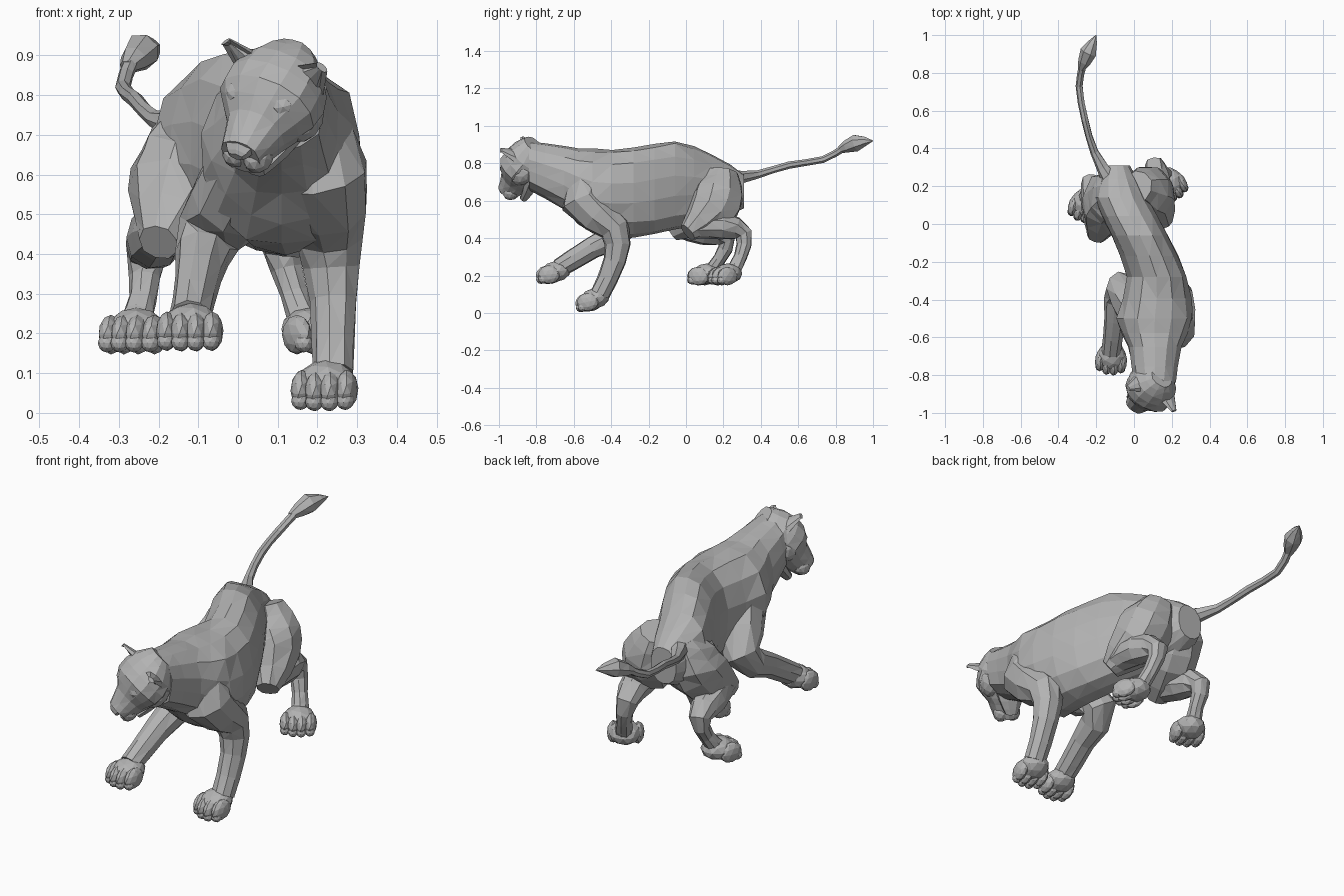
import bpy, bmesh, math, random
from mathutils import Vector, Matrix

random.seed(4)
X, Y, Z = Matrix.Identity(3)

cube = bpy.data.objects.get("Cube")
if cube:
    bpy.data.objects.remove(cube)

grey = bpy.data.materials.new("stone grey")
grey.use_nodes = True
grey.diffuse_color = (.45, .45, .45, 1)
grey.node_tree.nodes["Principled BSDF"].inputs["Base Color"].default_value = grey.diffuse_color


def finish(name, bm, matrix=None):
    """Turn a bmesh into a flat shaded object."""
    bmesh.ops.recalc_face_normals(bm, faces=bm.faces)
    if matrix:
        bm.transform(matrix)
    mesh = bpy.data.meshes.new(name)
    bm.to_mesh(mesh)
    bm.free()
    mesh.materials.append(grey)
    obj = bpy.data.objects.new(name, mesh)
    bpy.context.collection.objects.link(obj)
    return obj


def midpoints(controls):
    """Add one smoothly curved station between each pair of controls."""
    rows = [Vector(c) for c in controls]
    result = [rows[0]]
    for i, (start, end) in enumerate(zip(rows, rows[1:])):
        before = rows[max(i - 1, 0)]
        after = rows[min(i + 2, len(rows) - 1)]
        middle = (start + end) / 2
        result += [middle + (middle - (before + after) / 2) / 8, end]
    return result


def loft(name, sections, sides, jitter, matrix=None, square=2.2):
    """Skin rounded sections given as centre, side vector, up vector."""
    bm = bmesh.new()
    rings = []
    for centre, side, up in sections:
        ring = []
        for i in range(sides):
            angle = math.tau * (i + .5) / sides
            c, s = math.cos(angle), math.sin(angle)
            fullness = (abs(c) ** square + abs(s) ** square) ** (-1 / square)
            wobble = fullness * (1 + random.uniform(-jitter, jitter))
            ring.append(bm.verts.new(centre + (side * c + up * s) * wobble))
        rings.append(ring)
    for low, high in zip(rings, rings[1:]):
        for i in range(sides):
            bm.faces.new((low[i - 1], low[i], high[i], high[i - 1]))
    walls = list(bm.faces)
    bm.faces.new(rings[0])
    bm.faces.new(rings[-1])
    bmesh.ops.triangulate(bm, faces=walls)
    return finish(name, bm, matrix)


def limb(name, path, radii, sides=9):
    """Tapering tube along a curved path."""
    rows = midpoints([(*point, radius) for point, radius in zip(path, radii)])
    points = [row.xyz for row in rows]
    sections = []
    for i, row in enumerate(rows):
        ahead = points[min(i + 1, len(points) - 1)]
        tangent = (ahead - points[max(i - 1, 0)]).normalized()
        side = (X - tangent * X.dot(tangent)).normalized()
        sections.append((points[i], side * row.w, tangent.cross(side) * row.w))
    return loft(name, sections, sides, .05)


def blob(bm, centre, radii):
    """Add a faceted ellipsoid to a bmesh."""
    place = Matrix.Translation(centre) @ Matrix.Diagonal((*radii, 1))
    bmesh.ops.create_icosphere(bm, subdivisions=2, radius=1, matrix=place)


def paw(name, place, heading, pitch=0):
    """Broad foot with four long toes pointing along local -y."""
    bm = bmesh.new()
    blob(bm, (0, .015, .01), (.074, .08, .055))
    for toe in (-3, -1, 1, 3):
        across = toe * .019
        reach = abs(across) * .4 - .04
        blob(bm, (across, reach, -.003), (.028, .06, .05))
        blob(bm, (across, reach - .035, -.024), (.023, .025, .024))
    turn = Matrix.Rotation(heading, 4, "Z") @ Matrix.Rotation(pitch, 4, "X")
    return finish(name, bm, Matrix.Translation(place) @ turn)


# Torso and neck: centre, half width, half height from rump to nape
torso = midpoints([
    (-.09, .31, .65, .07, .09),
    (-.07, .14, .67, .14, .18),
    (.03, -.06, .68, .15, .24),
    (.12, -.28, .64, .16, .24),
    (.11, -.5, .65, .2, .23),
    (.11, -.65, .72, .14, .17),
    (.11, -.84, .79, .11, .13)])
loft("torso", [(row.to_3d(), X * row[3], Z * row[4]) for row in torso], 14, .03, square=2.4)

# Front legs from shoulder to wrist
front_radii = (.08, .12, .085, .06, .052)
limb("left_front_leg", [
    (.17, -.5, .76), (.21, -.55, .6), (.23, -.38, .45), (.24, -.38, .28), (.24, -.46, .1)],
    front_radii)
limb("right_front_leg", [
    (.06, -.5, .74), (.03, -.48, .6), (-.07, -.34, .45), (-.1, -.5, .35), (-.12, -.68, .24)],
    front_radii)

# Hind legs: haunch to the knee, then shank to the hock and down to the foot
haunch_radii = (.08, .13, .13, .05)
shank_radii = (.06, .075, .05, .035, .042)
limb("left_haunch", [
    (.02, .2, .75), (.06, .18, .64), (.1, .13, .54), (.16, .01, .43)], haunch_radii)
limb("left_hind_leg", [
    (.15, .04, .46), (.13, .19, .47), (.11, .31, .42), (.14, .29, .3), (.17, .25, .22)],
    shank_radii)
limb("right_haunch", [
    (-.1, .2, .75), (-.12, .16, .64), (-.15, .08, .54), (-.2, -.07, .43)], haunch_radii)
limb("right_hind_leg", [
    (-.19, -.04, .46), (-.21, .1, .44), (-.23, .22, .39), (-.24, .18, .29), (-.26, .13, .22)],
    shank_radii)

# Paws
paw("left_front_paw", (.22, -.5, .065), -.15, .2)
paw("right_front_paw", (-.12, -.71, .21), -.1, .1)
paw("left_hind_paw", (.19, .21, .2), .5)
paw("right_hind_paw", (-.26, .1, .2), -.3)

# Tail with a pointed tuft
limb("tail", [
    (-.13, .24, .72), (-.21, .38, .74), (-.26, .55, .79), (-.29, .73, .82), (-.27, .84, .88)],
    (.045, .022, .019, .019, .02), 7)
limb("tail_tuft", [
    (-.28, .82, .87), (-.24, .91, .91), (-.2, 1, .92)], (.018, .045, .002), 7)

# Head frame: local x runs to the nose, y to the left ear, z to the crown
left = Vector((.26, -.13, -.07)).normalized()
nose = Vector((-.11, -.1, -.13))
nose = (nose - left * nose.dot(left)).normalized()
head = Matrix((nose, left, nose.cross(left))).transposed().to_4x4()
head.translation = (.1, -.86, .81)


def head_part(name, rows, sides, jitter=0):
    """Loft along the face: forward, height, half width, half height."""
    sections = [(Vector((row[0], 0, row[1])), Y * row[2], Z * row[3]) for row in midpoints(rows)]
    return loft(name, sections, sides, jitter, head)


head_part("skull", [
    (-.11, .02, .06, .06), (-.04, 0, .12, .11), (.06, 0, .13, .11),
    (.13, -.02, .08, .08), (.21, -.03, .055, .055)], 14, .03)
head_part("jaw", [(0, -.08, .09, .05), (.1, -.11, .06, .03), (.17, -.12, .03, .02)], 8)
head_part("nose", [(.16, .02, .03, .02), (.21, 0, .04, .02), (.23, -.01, .02, .01)], 6)

for label, s in (("left", 1), ("right", -1)):
    # Whisker pad, brow, cheek and eye
    for part, spot, radii in (
            ("whisker_pad", (.18, .03 * s, -.05), (.045, .037, .04)),
            ("brow", (.07, .06 * s, .05), (.04, .04, .03)),
            ("cheek", (.03, .08 * s, -.04), (.07, .05, .06)),
            ("eye", (.11, .06 * s, .02), (.014, .018, .012))):
        bm = bmesh.new()
        blob(bm, spot, radii)
        finish(f"{label}_{part}", bm, head)
    # Ear: flattened cone with a hollowed front
    bm = bmesh.new()
    bmesh.ops.create_cone(bm, cap_ends=True, segments=8, radius1=.055, radius2=.018, depth=.09)
    bm.transform(Matrix.Diagonal((.55, 1, 1, 1)))
    bm.normal_update()
    front = [f for f in bm.faces if f.normal.x > .3]
    bmesh.ops.inset_region(bm, faces=front, thickness=.01, depth=-.012)
    lean = Matrix.Rotation(-.7 * s, 4, "X")
    finish(f"{label}_ear", bm, head @ Matrix.Translation((-.02, .11 * s, .08)) @ lean)
